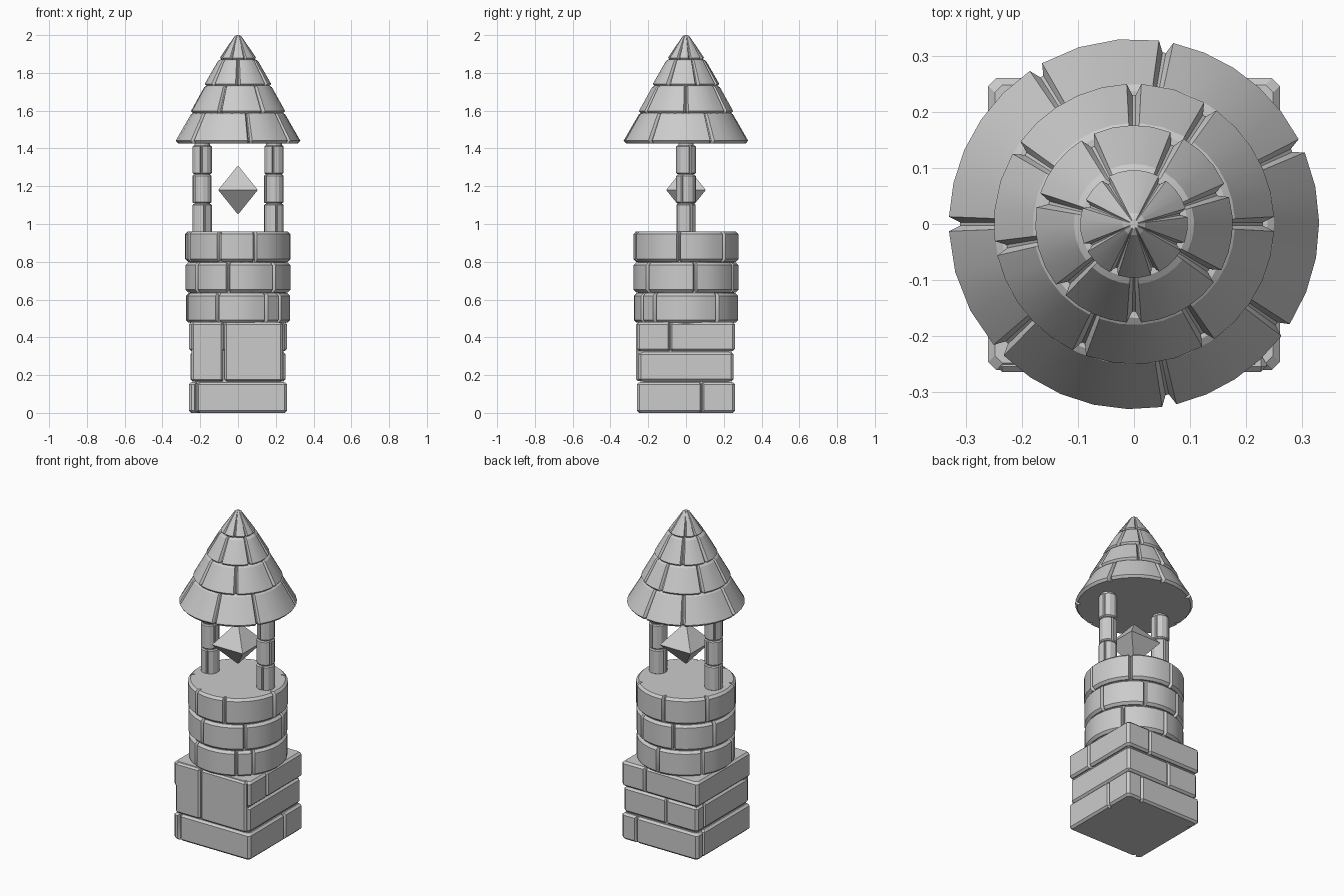
import bpy, bmesh, math
from math import radians, cos, sin

if "Cube" in bpy.data.objects:
    bpy.data.objects.remove(bpy.data.objects["Cube"])


def finish(name, bm):
    bmesh.ops.recalc_face_normals(bm, faces=bm.faces[:])
    me = bpy.data.meshes.new(name)
    bm.to_mesh(me)
    bm.free()
    ob = bpy.data.objects.new(name, me)
    bpy.context.collection.objects.link(ob)
    bpy.ops.object.select_all(action='DESELECT')
    ob.select_set(True)
    bpy.context.view_layer.objects.active = ob
    bpy.ops.object.shade_smooth_by_angle(angle=radians(20))
    return ob


def course(name, outline, levels, cx=0.0):
    """Loft a grooved outline through (z, scale) levels and cap it."""
    bm = bmesh.new()
    rings = [[bm.verts.new((cx + x * s, y * s, z)) for x, y in outline] for z, s in levels]
    n = len(outline)
    for a, b in zip(rings, rings[1:]):
        for i in range(n):
            j = (i + 1) % n
            bm.faces.new((a[i], a[j], b[j], b[i]))
    bm.faces.new(rings[0][::-1])
    bm.faces.new(rings[-1])
    return finish(name, bm)


def round_outline(r, gaps, depth=0.02, width=0.011, step=11):
    """Circle with a groove at each gap angle."""
    gaps = sorted(g % 360 for g in gaps)
    w = math.degrees(width / r)
    pts = []
    for i, g in enumerate(gaps):
        nxt = gaps[i + 1] if i + 1 < len(gaps) else gaps[0] + 360
        pts += [(g - w * .25, r - depth), (g + w * .25, r - depth)]
        a, b = g + w, nxt - w
        k = max(1, round((b - a) / step))
        pts += [(a + (b - a) * t / k, r) for t in range(k + 1)]
    return [(q * cos(radians(a)), q * sin(radians(a))) for a, q in pts]


def square_outline(h, cuts, depth=0.015, w=0.011, c=0.014):
    """Square with chamfered corners; cuts = groove positions per side, front first, anticlockwise."""
    pts = []
    for side, row in enumerate(cuts):
        line = [(-h + c, -h)]
        for t in sorted(row):
            line += [(t - w, -h), (t - w * .25, -h + depth), (t + w * .25, -h + depth), (t + w, -h)]
        line.append((h - c, -h))
        a = side * math.pi / 2
        pts += [(x * cos(a) - y * sin(a), x * sin(a) + y * cos(a)) for x, y in line]
    return pts


def straight(z0, z1, r, c=0.012):
    s = 1 - c / r
    return [(z0, s), (z0 + c, 1), (z1 - c, 1), (z1, s)]


def box(name, x0, x1, y0, y1, z0, z1, bevel=0.0):
    bm = bmesh.new()
    bmesh.ops.create_cube(bm, size=1)
    for v in bm.verts:
        v.co = ((x0 + x1) / 2 + v.co.x * (x1 - x0), (y0 + y1) / 2 + v.co.y * (y1 - y0),
                (z0 + z1) / 2 + v.co.z * (z1 - z0))
    if bevel:
        bmesh.ops.bevel(bm, geom=bm.edges[:], offset=bevel, segments=1, affect='EDGES')
    return finish(name, bm)


# Square base: three brick rows plus two tall bricks on the front
base_rows = [
    (0.0, 0.162, 0.26, [[-0.22], [0.085], [-0.16], [-0.2]]),
    (0.167, 0.322, 0.252, [[-0.075], [], [0.04], [-0.18]]),
    (0.327, 0.48, 0.26, [[-0.075, 0.235], [-0.085], [-0.1], []]),
]
for i, (z0, z1, h, cuts) in enumerate(base_rows):
    course(f"base_row_{i + 1}", square_outline(h, cuts), straight(z0, z1, h))
box("base_core", -0.24, 0.24, -0.24, 0.24, 0.01, 0.475)
box("front_tall_brick_left", -0.245, -0.079, -0.264, -0.2, 0.168, 0.478, 0.01)
box("front_tall_brick_right", -0.071, 0.236, -0.264, -0.2, 0.168, 0.478, 0.01)

# Round tower: three brick rings
tower_rows = [
    (0.478, 0.634, 0.276, [247, 303, 323, 37, 90, 145, 195]),
    (0.638, 0.796, 0.278, [259, 313, 10, 63, 110, 160, 218]),
    (0.8, 0.96, 0.28, [249, 289, 352, 46, 98, 150, 202]),
]
for i, (z0, z1, r, gaps) in enumerate(tower_rows):
    course(f"tower_ring_{i + 1}", round_outline(r, gaps), straight(z0, z1, r, 0.014))
course("tower_core", round_outline(0.255, [0], 0), [(0.47, 1), (0.955, 1)])

# Two pillars, each of three drums
for side, cx in (("left", -0.19), ("right", 0.19)):
    for k in range(3):
        z0 = 0.955 + k * 0.155
        gaps = [30 + 50 * k, 165 + 50 * k, 285 + 50 * k]
        course(f"{side}_pillar_drum_{k + 1}", round_outline(0.052, gaps, 0.008, 0.006, 30),
               straight(z0, z0 + 0.151, 0.052, 0.006), cx)
    course(f"{side}_pillar_core", round_outline(0.042, [0], 0, step=30),
           [(0.95, 1), (1.435, 1)], cx)

# Floating four-sided crystal
bm = bmesh.new()
h = 0.105
mid = [bm.verts.new((x, y, 1.18)) for x, y in ((-h, -h), (h, -h), (h, h), (-h, h))]
top, low = bm.verts.new((0, 0, 1.31)), bm.verts.new((0, 0, 1.05))
for i in range(4):
    for tip in (top, low):
        bm.faces.new((mid[i], mid[(i + 1) % 4], tip))
finish("crystal", bm)

# Conical roof: four tiers of tiles
roof_tiers = [
    (1.427, 1.588, 0.33, 0.25, [180, 122, 80, 25, 325, 281, 223]),
    (1.584, 1.732, 0.25, 0.18, [90, 57, 0, 302, 247, 190, 147]),
    (1.728, 1.87, 0.176, 0.107, [20, 328, 270, 222, 166, 118, 64]),
    (1.866, 2.0, 0.096, 0.02, [58, 12, 335, 293, 248, 206, 158, 122]),
]
for i, (z0, z1, r0, r1, gaps) in enumerate(roof_tiers):
    c = 0.008
    course(f"roof_tier_{i + 1}", round_outline(r0, gaps, 0.02 if i < 3 else 0.012, 0.013 if i < 3 else 0.008),
           [(z0, 1 - 0.012 / r0), (z0 + 0.014, 1), (z1 - c, r1 / r0), (z1, (r1 - 0.012) / r0)])
